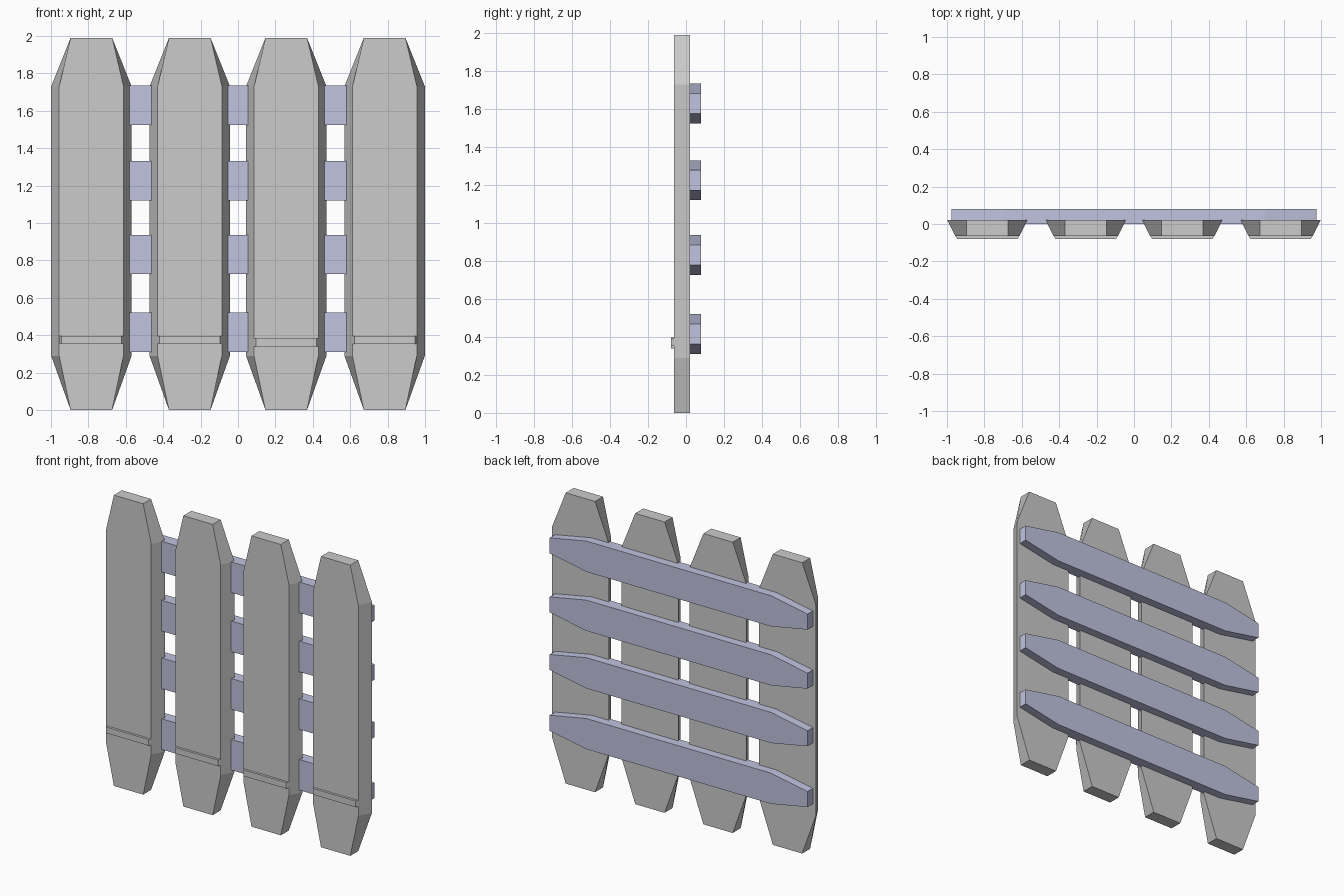
import bpy, bmesh

if "Cube" in bpy.data.objects:
    bpy.data.objects.remove(bpy.data.objects["Cube"])

TOP = 1.99


def loft(name, front, back, y0, y1, loc, mat=None):
    """Closed solid between two matching XZ outlines at depths y0 and y1."""
    bm = bmesh.new()
    a = [bm.verts.new((x, y0, z)) for x, z in front]
    b = [bm.verts.new((x, y1, z)) for x, z in back]
    n = len(a)
    bm.faces.new(a)
    bm.faces.new(b[::-1])
    for i in range(n):
        j = (i + 1) % n
        bm.faces.new((a[j], a[i], b[i], b[j]))
    bmesh.ops.recalc_face_normals(bm, faces=bm.faces)
    mesh = bpy.data.meshes.new(name)
    bm.to_mesh(mesh)
    bm.free()
    obj = bpy.data.objects.new(name, mesh)
    obj.location = loc
    bpy.context.collection.objects.link(obj)
    if mat:
        mesh.materials.append(mat)
    return obj


def plank_outline(w, end=0.111, low=0.29, high=1.73):
    return [(-end, 0), (end, 0), (w, low), (w, high),
            (end, TOP), (-end, TOP), (-w, high), (-w, low)]


def rect(w, h):
    return [(-w, -h), (w, -h), (w, h), (-w, h)]


blue = bpy.data.materials.new("blue_grey")
blue.diffuse_color = (0.53, 0.55, 0.74, 1)
blue.use_nodes = True
blue.node_tree.nodes["Principled BSDF"].inputs["Base Color"].default_value = blue.diffuse_color

# Upright planks with bevelled sides, each with a raised band near the foot
for i, (x, band_z) in enumerate([(-0.784, 0.376), (-0.258, 0.376),
                                 (0.258, 0.36), (0.784, 0.374)], 1):
    loft(f"plank_{i}", plank_outline(0.172), plank_outline(0.215),
         -0.064, 0.022, (x, 0, 0))
    loft(f"plank_band_{i}", rect(0.161, 0.021), rect(0.172, 0.021),
         -0.08, -0.063, (x, 0, band_z))

# Crossbars on the back, tapered at both ends
bar = [(-0.976, -0.053), (-0.70, -0.105), (0.70, -0.105), (0.976, -0.053),
       (0.976, 0.053), (0.70, 0.105), (-0.70, 0.105), (-0.976, 0.053)]
for i, z in enumerate((0.415, 0.831, 1.225, 1.629), 1):
    loft(f"crossbar_{i}", bar, bar, 0.0, 0.08, (0, 0, z), blue)
